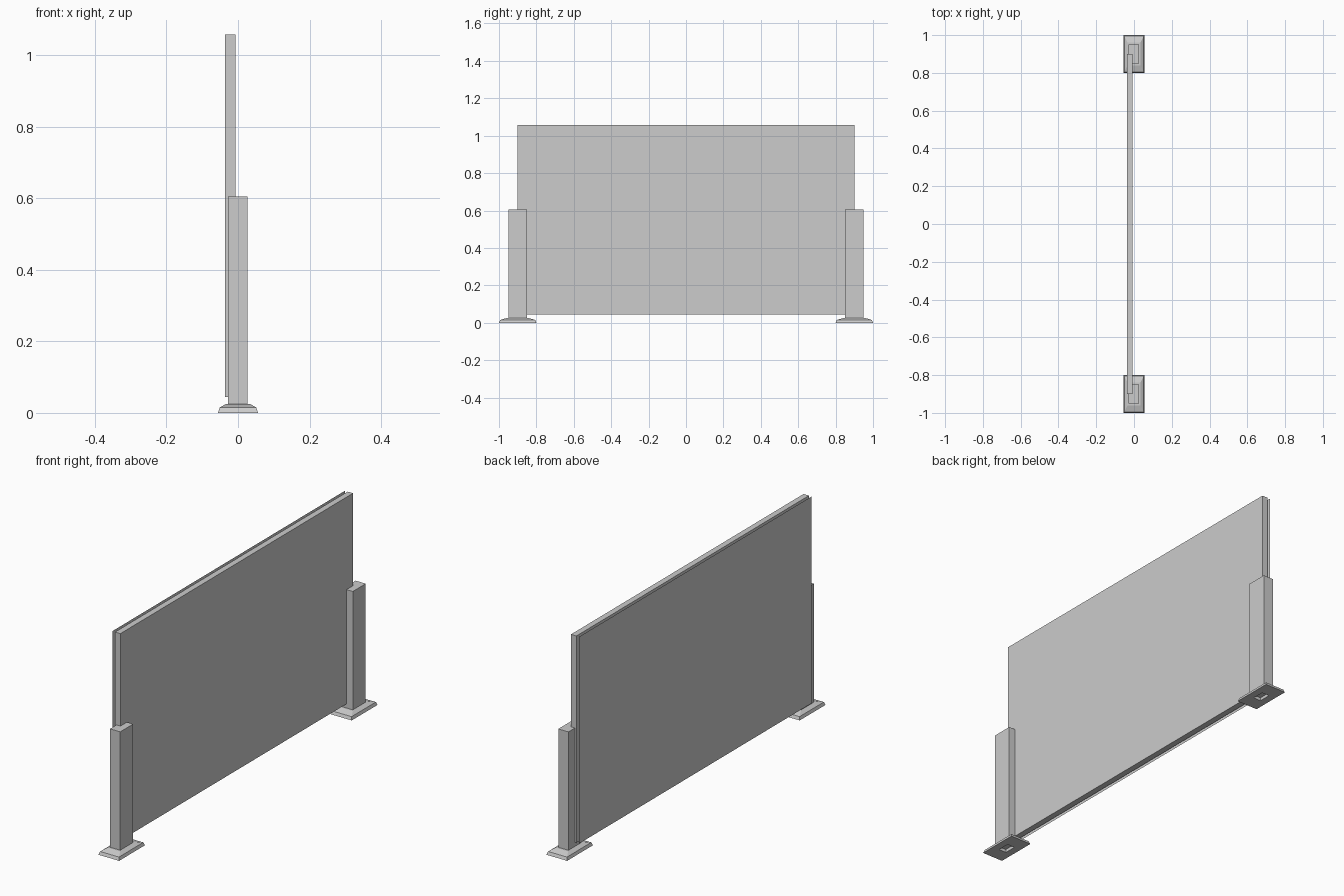
import bpy, bmesh

cube = bpy.data.objects.get("Cube")
if cube:
    bpy.data.objects.remove(cube, do_unlink=True)

grey = bpy.data.materials.new("light grey")
grey.use_nodes = True
colour = (0.604, 0.604, 0.604, 1)
grey.diffuse_color = colour
grey.node_tree.nodes["Principled BSDF"].inputs["Base Color"].default_value = colour


def finish(name, bm):
    mesh = bpy.data.meshes.new(name)
    bm.to_mesh(mesh)
    bm.free()
    mesh.materials.append(grey)
    obj = bpy.data.objects.new(name, mesh)
    bpy.context.collection.objects.link(obj)
    return obj


def box(name, low, high):
    bm = bmesh.new()
    bmesh.ops.create_cube(bm, size=1)
    for v in bm.verts:
        v.co = [(a + b) / 2 + c * (b - a) for a, b, c in zip(low, high, v.co)]
    return finish(name, bm)


def foot(name, y):
    # Stacked rectangles: recess ceiling, recess rim, floor, wall top, plateau
    levels = [(0.02, 0.03, 0.015), (0.02, 0.03, 0), (0.056, 0.1, 0),
              (0.051, 0.094, 0.015), (0.034, 0.06, 0.025)]
    corners = [(-1, -1), (1, -1), (1, 1), (-1, 1)]
    bm = bmesh.new()
    rings = [[bm.verts.new((sx * hx, y + sy * hy, z)) for sx, sy in corners]
             for hx, hy, z in levels]
    for a, b in zip(rings, rings[1:]):
        for i in range(4):
            j = (i + 1) % 4
            bm.faces.new((a[i], a[j], b[j], b[i]))
    bm.faces.new(rings[0][::-1])
    bm.faces.new(rings[-1])
    bmesh.ops.recalc_face_normals(bm, faces=bm.faces)
    return finish(name, bm)


# Posts and feet at both ends
for side, y in (("front", -0.9), ("back", 0.9)):
    foot(side + "_foot", y)
    box(side + "_post", (-0.028, y - 0.05, 0.015), (0.027, y + 0.05, 0.605))

# Main board
box("board", (-0.036, -0.9, 0.045), (-0.007, 0.9, 1.058))

# Paper-thin sheet standing just off the board
bm = bmesh.new()
sheet = [(-0.9, 0.045), (-0.9, 1.058), (0.9, 1.058), (0.9, 0.045)]
bm.faces.new([bm.verts.new((-0.051, y, z)) for y, z in sheet])
finish("face_sheet", bm)
